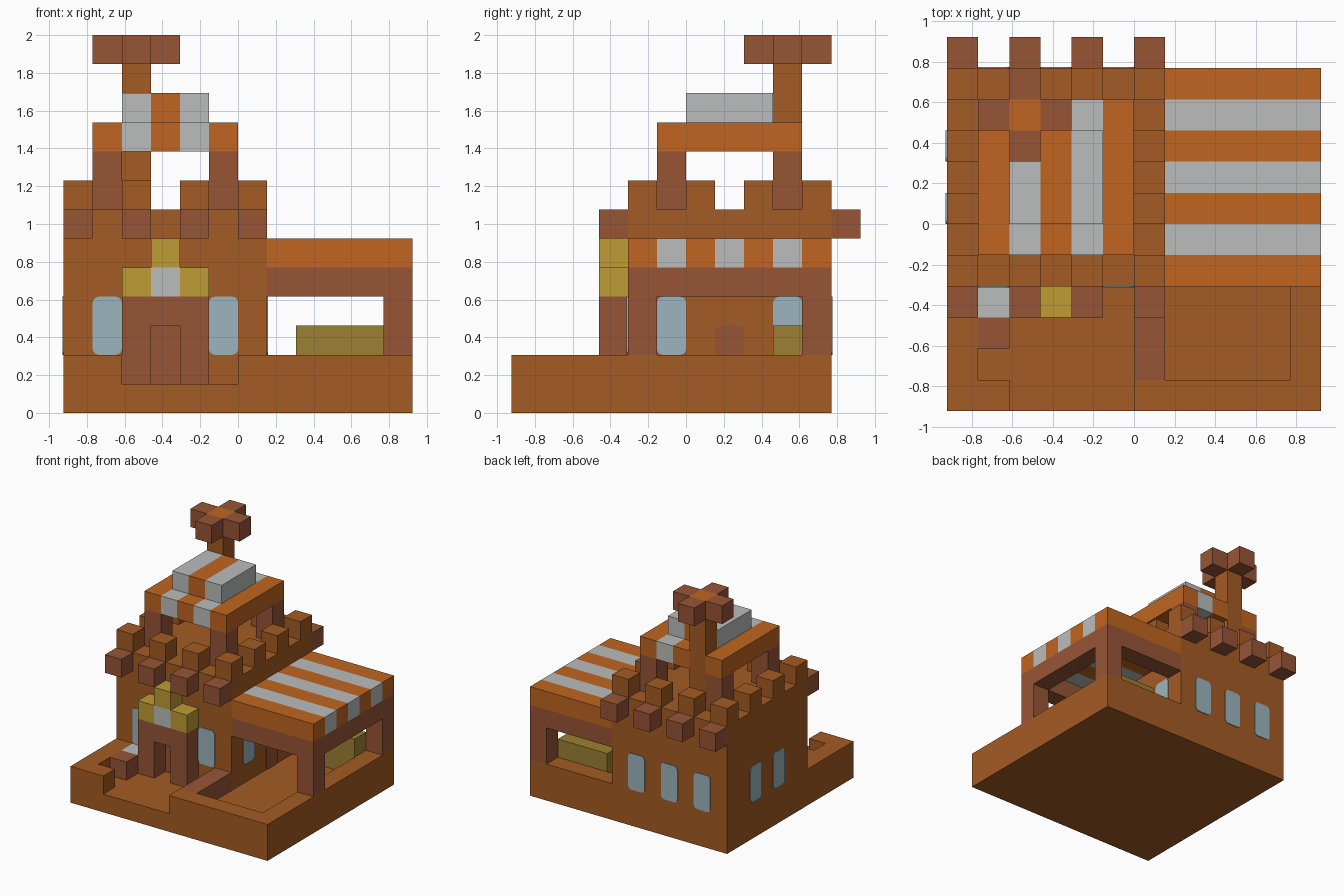
import bpy, bmesh
from mathutils import Vector

CELL = 2 / 13          # edge of one block
HALF = 6               # grid offset that centres the model

if "Cube" in bpy.data.objects:
    bpy.data.objects.remove(bpy.data.objects["Cube"], do_unlink=True)


def linear(c):
    c /= 255
    return c / 12.92 if c < 0.04045 else ((c + 0.055) / 1.055) ** 2.4


def material(name, r, g, b):
    mat = bpy.data.materials.new(name)
    mat.use_nodes = True
    colour = (linear(r), linear(g), linear(b), 1)
    mat.diffuse_color = colour
    bsdf = mat.node_tree.nodes["Principled BSDF"]
    bsdf.inputs["Base Color"].default_value = colour
    bsdf.inputs["Roughness"].default_value = 0.9
    return mat


CLAY = material("clay brown", 164, 91, 35)
ORANGE = material("bright orange", 192, 101, 32)
WOOD = material("red brown wood", 151, 85, 54)
GREY = material("light grey", 187, 190, 188)
GLASS = material("pale blue glass", 156, 181, 189)
GOLD = material("gold", 192, 156, 52)
OLIVE = material("olive", 156, 128, 51)


def blocks(name, mat, *boxes, round_axis=None):
    """One object made of boxes, each given as x, y, z, width, depth, height in cells."""
    bm = bmesh.new()
    for x, y, z, w, d, h in boxes:
        verts = bmesh.ops.create_cube(bm, size=1)["verts"]
        for v in verts:
            v.co = Vector(((v.co.x + .5) * w + x - HALF,
                           (v.co.y + .5) * d + y - HALF,
                           (v.co.z + .5) * h + z)) * CELL
    if round_axis is not None:
        edges = [e for e in bm.edges
                 if abs((e.verts[0].co - e.verts[1].co).normalized()[round_axis]) > .9]
        bmesh.ops.bevel(bm, geom=edges, offset=.2 * CELL, segments=3,
                        profile=.5, affect='EDGES')
    mesh = bpy.data.meshes.new(name)
    bm.to_mesh(mesh)
    bm.free()
    mesh.materials.append(mat)
    obj = bpy.data.objects.new(name, mesh)
    bpy.context.collection.objects.link(obj)
    return obj


# Ground slab with raised rims around the sunken path and terrace
blocks("base", CLAY,
       (0, 0, 0, 12, 11, 1),
       (0, 0, 1, 1, 4, 1), (1, 0, 1, 1, 1, 1),
       (6, 0, 1, 6, 1, 1), (11, 1, 1, 1, 10, 1),
       (7, 10, 1, 4, 1, 1))
blocks("terrace_step", WOOD, (6, 1, 1, 1, 3, 1))
blocks("garden_box", WOOD, (1, 2, 1, 1, 1, 1))
blocks("garden_stone", GREY, (1, 3, 1, 1, 1, 1))

# House body
blocks("house", CLAY, (0, 4, 1, 7, 7, 6))

# Battlements: every other cell around the wall top
ring = [(x, y) for x in range(0, 7, 2) for y in range(4, 11, 2)
        if x in (0, 6) or y in (4, 10)]
blocks("battlements", CLAY, *[(x, y, 7, 1, 1, 1) for x, y in ring])
for side, y in (("front", 3), ("back", 11)):
    blocks(side + "_beam_ends", WOOD, *[(x, y, 6, 1, 1, 1) for x in range(0, 7, 2)])

# Porch with doorway
blocks("porch", WOOD, (2, 3, 1, 1, 1, 3), (4, 3, 1, 1, 1, 3), (3, 3, 3, 1, 1, 1))
T = .04
blocks("front_door", WOOD, (3, 4 - T, 1, 1, T, 2))
blocks("side_door", WOOD, (7, 7, 1, T, 1, 2), round_axis=0)
blocks("porch_crest", GOLD, (2, 3, 4, 1, 1, 1), (4, 3, 4, 1, 1, 1), (3, 3, 5, 1, 1, 1))
blocks("porch_emblem", GREY, (3, 3, 4, 1, 1, 1))

# Windows as thin rounded plates
blocks("front_windows", GLASS, *[(x, 4 - T, 2, 1, T, 2) for x in (1, 5)], round_axis=1)
blocks("back_windows", GLASS, *[(x, 11, 2, 1, T, 2) for x in (1, 3, 5)], round_axis=1)
blocks("right_windows", GLASS, *[(-T, y, 2, T, 1, 2) for y in (6, 8)], round_axis=0)
blocks("left_windows", GLASS, *[(7, y, 2, T, 1, 2) for y in (5, 9)], round_axis=0)

# Terrace frame, striped awning and bench
blocks("terrace_posts", WOOD, (11, 4, 2, 1, 1, 2), (11, 10, 2, 1, 1, 2))
blocks("terrace_beams", WOOD, (7, 4, 4, 5, 1, 1), (7, 10, 4, 5, 1, 1), (11, 5, 4, 1, 5, 1))
blocks("awning_orange", ORANGE, *[(7, y, 5, 5, 1, 1) for y in range(4, 11, 2)])
blocks("awning_grey", GREY, *[(7, y, 5, 5, 1, 1) for y in range(5, 10, 2)])
blocks("bench", OLIVE, (8, 9, 1, 3, 1, 2))

# Rooftop pavilion with a two-step striped roof
blocks("pavilion_posts", WOOD, *[(x, y, 7, 1, 1, 2) for x in (1, 5) for y in (5, 9)])
blocks("pavilion_roof_orange", ORANGE,
       (1, 5, 9, 1, 5, 1), (3, 5, 9, 1, 5, 1), (5, 5, 9, 1, 5, 1), (3, 6, 10, 1, 3, 1))
blocks("pavilion_roof_grey", GREY,
       (2, 5, 9, 1, 4, 1), (4, 5, 9, 1, 5, 1),
       (2, 6, 10, 1, 3, 1), (4, 6, 10, 1, 3, 1))

# Mast with a four-armed top
blocks("mast", CLAY, (2, 9, 7, 1, 1, 5))
blocks("mast_hub", ORANGE, (2, 9, 12, 1, 1, 1))
blocks("mast_arms", WOOD, *[(2 + dx, 9 + dy, 12, 1, 1, 1)
                            for dx, dy in ((1, 0), (-1, 0), (0, 1), (0, -1))])
